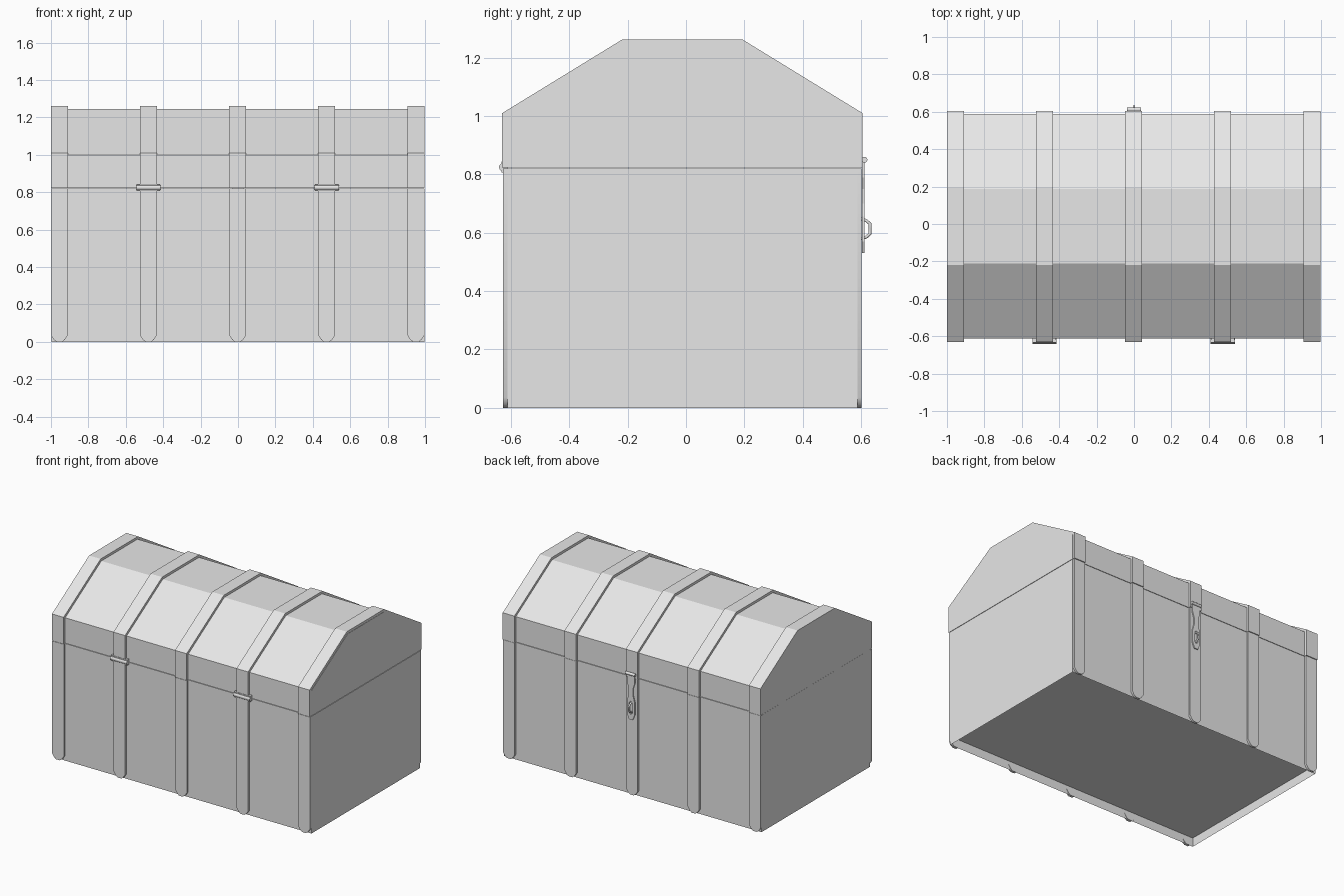
import bpy, bmesh, math
from mathutils import Vector

cube = bpy.data.objects.get("Cube")
if cube:
    bpy.data.objects.remove(cube, do_unlink=True)

grey = bpy.data.materials.new("plain grey")
grey.use_nodes = True
grey.diffuse_color = (0.8, 0.8, 0.8, 1)
grey.node_tree.nodes["Principled BSDF"].inputs["Base Color"].default_value = (0.8, 0.8, 0.8, 1)


def add_object(name, data):
    obj = bpy.data.objects.new(name, data)
    bpy.context.collection.objects.link(obj)
    data.materials.append(grey)
    return obj


def smooth(obj, degrees=30):
    bpy.ops.object.select_all(action="DESELECT")
    obj.select_set(True)
    bpy.context.view_layer.objects.active = obj
    bpy.ops.object.shade_smooth_by_angle(angle=math.radians(degrees))


def prism(name, outline, axis, low, high, finish=None):
    """Extrude an outline along x (points are y, z) or y (points are x, z)."""
    bm = bmesh.new()
    place = (lambda p: (low, p[0], p[1])) if axis == "x" else (lambda p: (p[0], low, p[1]))
    face = bm.faces.new([bm.verts.new(place(p)) for p in outline])
    grown = bmesh.ops.extrude_face_region(bm, geom=[face])["geom"]
    step = Vector((high - low, 0, 0)) if axis == "x" else Vector((0, high - low, 0))
    bmesh.ops.translate(bm, vec=step, verts=[g for g in grown if isinstance(g, bmesh.types.BMVert)])
    bmesh.ops.recalc_face_normals(bm, faces=bm.faces)
    if finish:
        finish(bm)
    mesh = bpy.data.meshes.new(name)
    bm.to_mesh(mesh)
    bm.free()
    return add_object(name, mesh)


def rod(name, center, radius, length, sides=12):
    bm = bmesh.new()
    bmesh.ops.create_cone(bm, cap_ends=True, segments=sides, radius1=radius,
                          radius2=radius, depth=length)
    mesh = bpy.data.meshes.new(name)
    bm.to_mesh(mesh)
    bm.free()
    obj = add_object(name, mesh)
    obj.rotation_euler.y = math.pi / 2
    obj.location = center
    smooth(obj)
    return obj


FRONT, BACK, SEAM = -0.612, 0.588, 0.823
STRAPS = [-0.955, -0.479, -0.002, 0.474, 0.951]
HALF = 0.045


# Chest body with a recessed floor
def recess_floor(bm):
    bm.normal_update()
    floor = min(bm.faces, key=lambda f: f.calc_center_median().z)
    bmesh.ops.inset_region(bm, faces=[floor], thickness=0.004)
    bmesh.ops.translate(bm, vec=(0, 0, 0.06), verts=floor.verts)


prism("chest_body", [(FRONT, 0), (BACK, 0), (BACK, SEAM - 0.003), (FRONT, SEAM - 0.003)],
      "x", -0.997, 0.998, recess_floor)

# Faceted lid
prism("lid", [(FRONT, SEAM), (FRONT, 1.0), (-0.212, 1.245), (0.188, 1.245),
              (BACK, 1.0), (BACK, SEAM)], "x", -0.997, 0.998)

# Lid straps and lower straps with clipped feet
for i, x in enumerate(STRAPS):
    prism(f"lid_strap_{i + 1}",
          [(-0.63, SEAM), (-0.63, 1.01), (-0.219, 1.262), (0.194, 1.262), (0.605, 1.01),
           (0.605, SEAM), (BACK - 0.01, SEAM), (FRONT + 0.01, SEAM)],
          "x", x - HALF, x + HALF)
    foot = [(x - HALF, SEAM - 0.003), (x - HALF, 0.035), (x - 0.03, 0.012), (x - 0.015, 0),
            (x + 0.015, 0), (x + 0.03, 0.012), (x + HALF, 0.035), (x + HALF, SEAM - 0.003)]
    for side, low, high in (("front", -0.628, FRONT + 0.003), ("back", BACK - 0.003, 0.602)):
        strap = prism(f"{side}_strap_{i + 1}", foot, "y", low, high)
        smooth(strap, 50)

# Hinges on the front
for side, x in (("right", STRAPS[1]), ("left", STRAPS[3])):
    rod(f"{side}_hinge_pin", (x, -0.627, 0.825), 0.014, 0.13)
    prism(f"{side}_hinge_plate", [(x - 0.063, 0.806), (x + 0.063, 0.806),
                                  (x + 0.063, 0.845), (x - 0.063, 0.845)], "y", -0.633, FRONT)

# Hasp on the back: half outline with its slot, mirrored
hasp = prism("hasp", [(0, 0.85), (0.03, 0.85), (0.03, 0.79), (0.017, 0.75), (0.017, 0.7),
                      (0.03, 0.655), (0.03, 0.57), (0.014, 0.53), (0, 0.53), (0, 0.565),
                      (0.012, 0.578), (0.012, 0.647), (0, 0.66)], "y", 0.603, 0.611)
hasp.modifiers.new("mirror", "MIRROR")
rod("hasp_pin", (0, 0.612, 0.85), 0.01, 0.075)

# Staple through the hasp
curve = bpy.data.curves.new("staple", "CURVE")
curve.dimensions = "3D"
curve.bevel_depth = 0.006
curve.bevel_resolution = 1
curve.use_fill_caps = True
path = [(0.6, 0.648), (0.619, 0.641), (0.631, 0.63), (0.631, 0.597), (0.619, 0.586), (0.6, 0.579)]
spline = curve.splines.new("POLY")
spline.points.add(len(path) - 1)
for point, (y, z) in zip(spline.points, path):
    point.co = (0, y, z, 1)
add_object("staple", curve)
